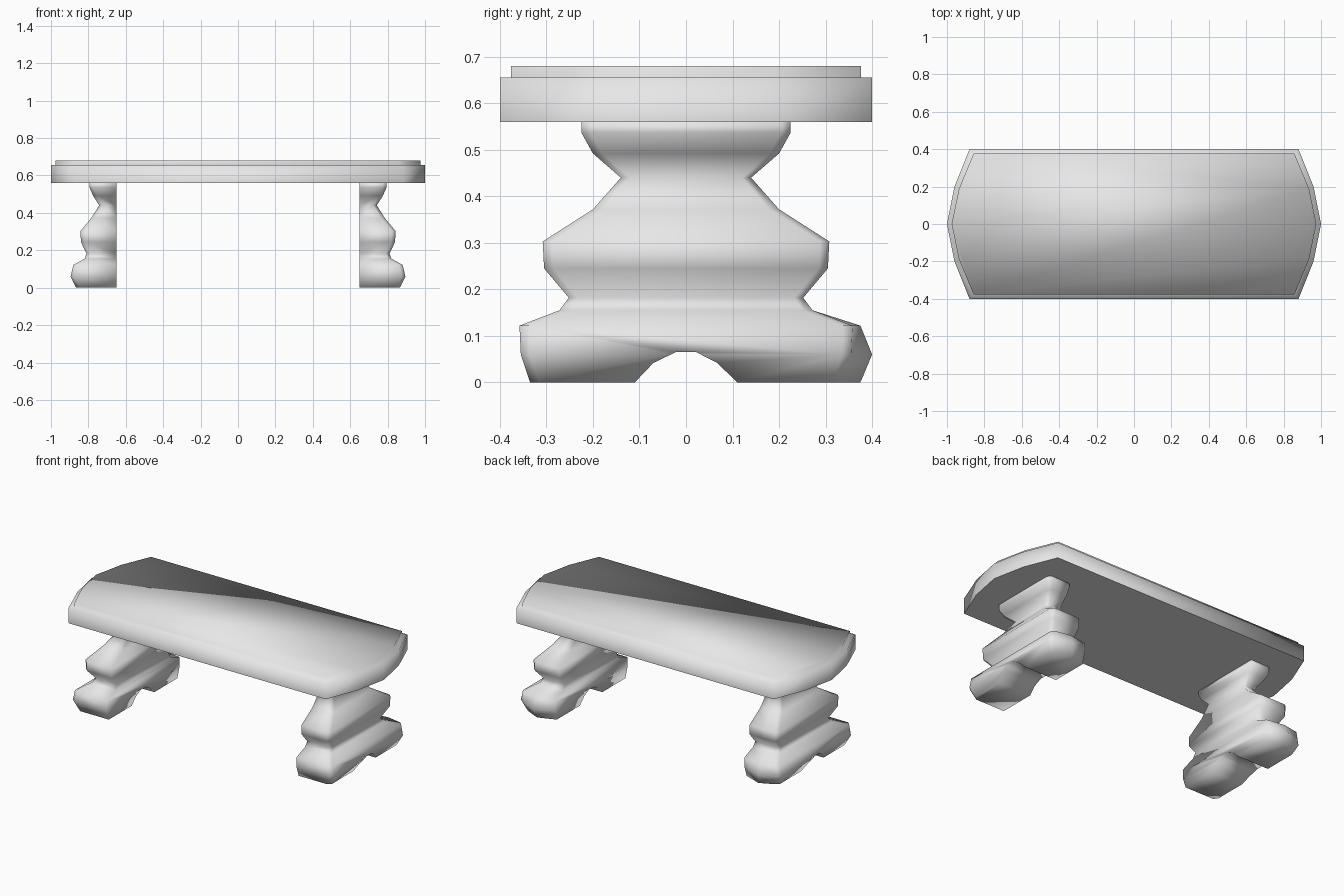
import bpy, bmesh

cube = bpy.data.objects.get("Cube")
if cube:
    bpy.data.objects.remove(cube, do_unlink=True)

stone = bpy.data.materials.new("pale_grey_stone")
stone.use_nodes = True
GREY = (0.8, 0.8, 0.8, 1)
stone.diffuse_color = GREY
stone.node_tree.nodes["Principled BSDF"].inputs["Base Color"].default_value = GREY


def loft(name, rings, sharp_base=False):
    """Skin a stack of equal-sized rings and cap both ends."""
    bm = bmesh.new()
    loops = [[bm.verts.new(p) for p in ring] for ring in rings]
    n = len(loops[0])
    for low, high in zip(loops, loops[1:]):
        for i in range(n):
            j = (i + 1) % n
            bm.faces.new((low[i], low[j], high[j], high[i]))
    base = bm.faces.new(loops[0])
    bm.faces.new(loops[-1])
    bmesh.ops.recalc_face_normals(bm, faces=bm.faces)
    for f in bm.faces:
        f.smooth = True
    if sharp_base:
        for e in base.edges:
            e.smooth = False
    mesh = bpy.data.meshes.new(name)
    bm.to_mesh(mesh)
    bm.free()
    mesh.materials.append(stone)
    obj = bpy.data.objects.new(name, mesh)
    bpy.context.collection.objects.link(obj)
    return obj


# Seat slab with bowed ends and a small stepped rim
half = [(0.88, -0.4), (0.96, -0.2), (1.0, 0), (0.96, 0.2), (0.88, 0.4)]
outline = half + [(-x, -y) for x, y in half]


def seat_ring(z, fx, fy):
    return [(x * fx, y * fy, z) for x, y in outline]


loft("seat_slab", [seat_ring(0.56, 1, 1), seat_ring(0.655, 1, 1),
                   seat_ring(0.655, 0.975, 0.94), seat_ring(0.68, 0.975, 0.94)],
     sharp_base=True)

# Leg contour: height, outer x, half depth, bulge of the rear end
INNER = 0.65
contour = [
    (0.0, 0.865, 0.335, 0.04), (0.06, 0.895, 0.355, 0.045),
    (0.122, 0.88, 0.358, 0.017), (0.155, 0.82, 0.272, 0),
    (0.182, 0.81, 0.252, 0), (0.245, 0.84, 0.305, 0),
    (0.303, 0.842, 0.308, 0), (0.372, 0.785, 0.2, 0),
    (0.44, 0.742, 0.14, 0), (0.492, 0.775, 0.2, 0),
    (0.537, 0.795, 0.225, 0), (0.562, 0.795, 0.225, 0),
]


def leg_ring(side, z, out, y, tip):
    c = 0.02
    plan = [(INNER, -y), (out - c, -y), (out, c - y), (out, y - c),
            (out - c, y), ((INNER + out) / 2, y + tip), (INNER, y)]
    return [(side * px, py, z) for px, py in plan]


# Arch opening under each foot
arch = [(-0.11, 0), (-0.07, 0.042), (-0.022, 0.065),
        (0.022, 0.065), (0.067, 0.042), (0.11, 0)]
arch = [(-0.11, -0.05)] + arch + [(0.11, -0.05)]

for side, label in ((1, "left"), (-1, "right")):
    leg = loft(label + "_leg", [leg_ring(side, *row) for row in contour])
    cutter = loft(label + "_arch_cutter",
                  [[(side * x, y, z) for y, z in arch] for x in (0.5, 1.0)])
    cutter.hide_render = True
    cut = leg.modifiers.new("arch", 'BOOLEAN')
    cut.operation = 'DIFFERENCE'
    cut.solver = 'EXACT'
    cut.object = cutter
    # Bake the cut, then drop the cutter
    bpy.context.view_layer.objects.active = leg
    bpy.ops.object.modifier_apply(modifier=cut.name)
    bpy.data.objects.remove(cutter, do_unlink=True)
